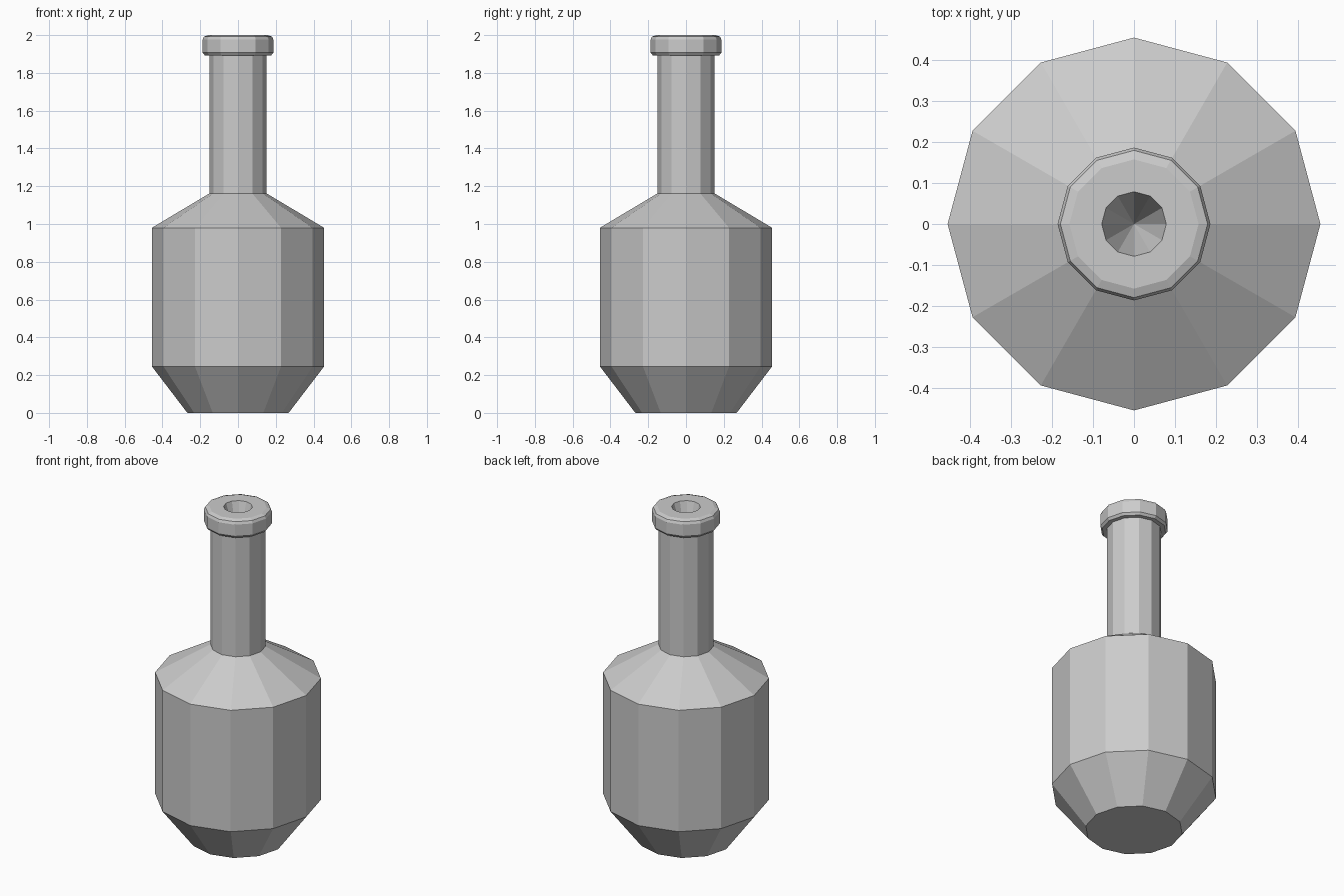
import bpy, bmesh
from math import cos, sin, pi

if "Cube" in bpy.data.objects:
    bpy.data.objects.remove(bpy.data.objects["Cube"])

SIDES = 12


def lathe(name, profile):
    """Spin (radius, z) points around z; radius 0 at the end becomes a single tip."""
    bm = bmesh.new()
    rings = []
    for r, z in profile:
        if r == 0:
            rings.append([bm.verts.new((0, 0, z))] * SIDES)
        else:
            rings.append([bm.verts.new((r * cos(2 * pi * i / SIDES), r * sin(2 * pi * i / SIDES), z))
                          for i in range(SIDES)])
    for low, high in zip(rings, rings[1:]):
        for i in range(SIDES):
            j = (i + 1) % SIDES
            corners = [low[i], low[j], high[j], high[i]]
            bm.faces.new(list(dict.fromkeys(corners)))
    # flat base
    bm.faces.new(list(reversed(rings[0])))
    bmesh.ops.recalc_face_normals(bm, faces=bm.faces)
    mesh = bpy.data.meshes.new(name)
    bm.to_mesh(mesh)
    bm.free()
    obj = bpy.data.objects.new(name, mesh)
    bpy.context.collection.objects.link(obj)
    return obj


lathe("bottle", [
    # base, belly and shoulder
    (0.268, 0), (0.456, 0.246), (0.456, 0.98), (0.151, 1.162),
    # neck
    (0.151, 1.893),
    # rounded lip
    (0.176, 1.893), (0.187, 1.907), (0.187, 1.977), (0.18, 1.992), (0.158, 2.0),
    # mouth tapering to a point
    (0.079, 2.0), (0, 1.74),
])
